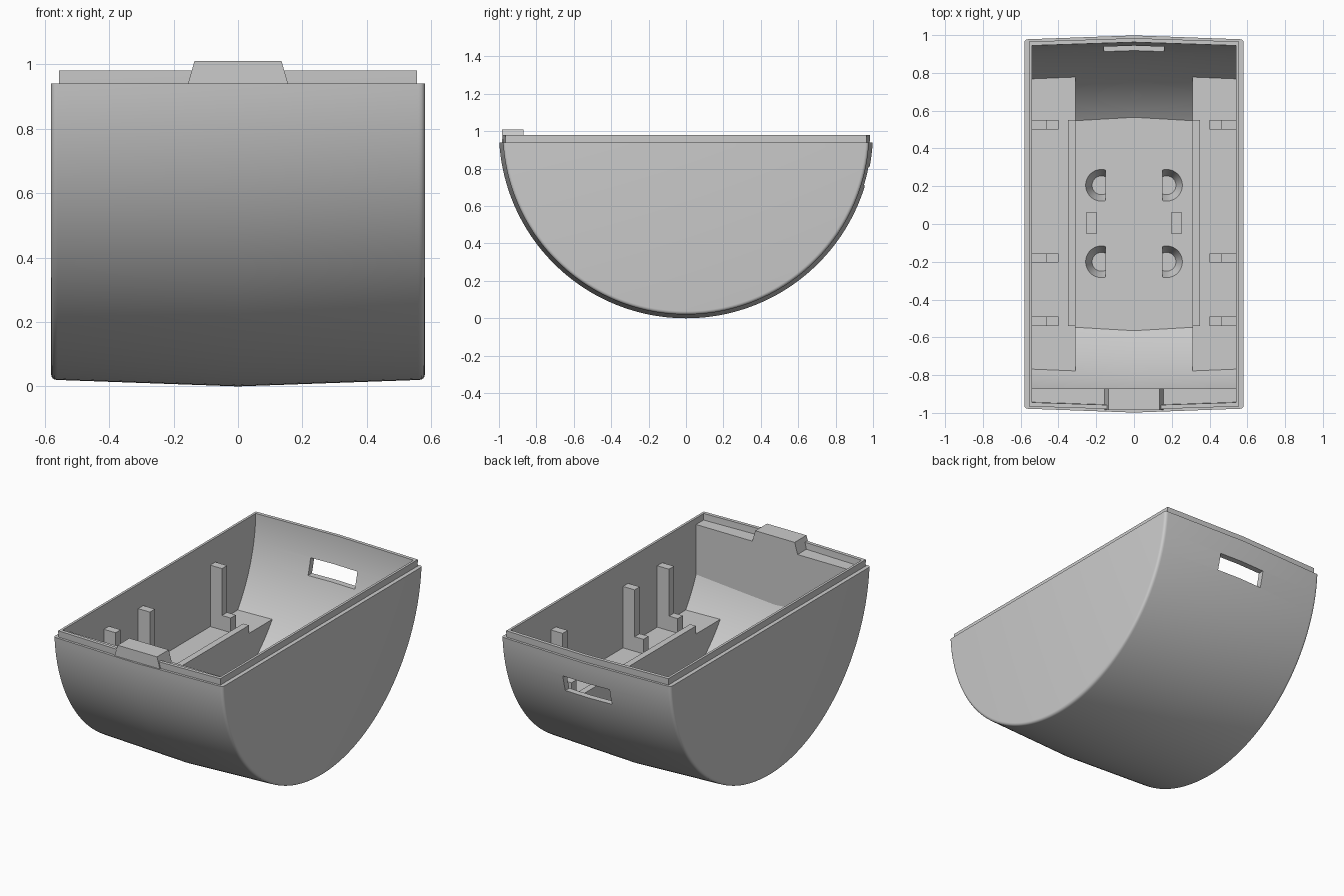
import bpy, bmesh, math
from mathutils import Matrix

if "Cube" in bpy.data.objects:
    bpy.data.objects.remove(bpy.data.objects["Cube"], do_unlink=True)

grey = bpy.data.materials.new("light_grey_plastic")
grey.use_nodes = True
grey.diffuse_color = (0.6, 0.6, 0.6, 1)
grey.node_tree.nodes["Principled BSDF"].inputs["Base Color"].default_value = (0.6, 0.6, 0.6, 1)

RIM, CENTRE, SEG = 0.94, 1.0, 96


def finish(name, bm):
    bmesh.ops.recalc_face_normals(bm, faces=bm.faces)
    mesh = bpy.data.meshes.new(name)
    bm.to_mesh(mesh)
    bm.free()
    ob = bpy.data.objects.new(name, mesh)
    bpy.context.collection.objects.link(ob)
    mesh.materials.append(grey)
    return ob


def loft(name, sections):
    """Skin closed (x, [(y, z), ...]) sections along x."""
    bm = bmesh.new()
    rings = [[bm.verts.new((x, y, z)) for y, z in pts] for x, pts in sections]
    for a, b in zip(rings, rings[1:]):
        n = len(a)
        for i in range(n):
            bm.faces.new((a[i], a[(i + 1) % n], b[(i + 1) % n], b[i]))
    bm.faces.new(rings[0])
    bm.faces.new(rings[-1])
    return finish(name, bm)


def bowl(name, stations, top):
    """Round-bottomed solid cut flat at the given height."""
    sections = []
    for x, r in stations:
        limit = math.acos(max(0, (CENTRE - top) / r))
        pts = []
        for i in range(SEG + 1):
            t = limit * (2 * i / SEG - 1)
            pts.append((r * math.sin(t), CENTRE - r * math.cos(t)))
        if top > CENTRE:
            pts = [(-r, top)] + pts + [(r, top)]
        sections.append((x, pts))
    return loft(name, sections)


def box(name, x0, x1, y0, y1, z0, z1):
    ring = [(y0, z0), (y1, z0), (y1, z1), (y0, z1)]
    return loft(name, [(x0, ring), (x1, ring)])


def boolean(ob, other, op):
    mod = ob.modifiers.new(op.lower(), 'BOOLEAN')
    mod.operation, mod.object, mod.solver = op, other, 'EXACT'
    bpy.context.view_layer.objects.active = ob
    bpy.ops.object.modifier_apply(modifier=mod.name)
    bpy.data.objects.remove(other, do_unlink=True)


def smooth(ob):
    bpy.ops.object.select_all(action='DESELECT')
    ob.select_set(True)
    bpy.context.view_layer.objects.active = ob
    bpy.ops.object.shade_smooth_by_angle(angle=math.radians(30))


def both(half):
    """Mirror the stations of one half across x = 0."""
    return [(-x, r) for x, r in half] + [(0, half[0][1] + half[0][0] * 0.036)] + \
           [(x, r) for x, r in reversed(half)] if half[0][0] < half[-1][0] else \
           [(-x, r) for x, r in half] + [(0, half[-1][1] + 0.02)] + [(x, r) for x, r in reversed(half)]


# Outer shell with rounded side edges, stepped lip and hollow inside
edge = [(0.58, 0.962), (0.579, 0.969), (0.575, 0.975), (0.569, 0.979), (0.56, 0.98)]
shell = bowl("shell", both(edge), RIM)
lip = bowl("lip", [(-0.555, 0.966), (0, 0.984), (0.555, 0.966)], 0.98)
boolean(shell, lip, 'UNION')
hollow = bowl("hollow", [(-0.54, 0.945), (0, 0.963), (0.54, 0.945)], 1.2)
boolean(shell, hollow, 'DIFFERENCE')

# Slot through the back wall
boolean(shell, box("slot", -0.16, 0.16, 0.8, 1.1, 0.71, 0.81), 'DIFFERENCE')
smooth(shell)

# Thick flat band inside the front wall
r = 0.966
start, end = math.asin(0.87 / r), math.acos((CENTRE - RIM) / r)
arc = [start + (end - start) * i / 16 for i in range(17)]
band = [(-0.87, RIM)] + [(-r * math.sin(t), CENTRE - r * math.cos(t)) for t in arc]
loft("front_inner_band", [(-0.545, band), (0.545, band)])

# Tapered latch tab on the front rim
bm = bmesh.new()
outline = [(-0.155, RIM), (0.155, RIM), (0.135, 1.01), (-0.135, 1.01)]
face = bm.faces.new([bm.verts.new((x, -0.985, z)) for x, z in outline])
ext = bmesh.ops.extrude_face_region(bm, geom=[face])
bmesh.ops.translate(bm, vec=(0, 0.115, 0),
                    verts=[v for v in ext["geom"] if isinstance(v, bmesh.types.BMVert)])
finish("latch_tab", bm)

# Inner floor with tapered half-round pockets
floor = bowl("floor", [(-0.545, 0.955), (0, 0.973), (0.545, 0.955)], 0.22)
for s in (-1, 1):
    for y in (-0.2, 0.205):
        bm = bmesh.new()
        bmesh.ops.create_cone(bm, cap_ends=True, segments=48, radius1=0.05, radius2=0.09,
                              depth=0.1, matrix=Matrix.Translation((s * 0.172, y, 0.185)))
        bmesh.ops.bisect_plane(bm, geom=bm.verts[:] + bm.edges[:] + bm.faces[:],
                               plane_co=(s * 0.15, 0, 0), plane_no=(-s, 0, 0), clear_outer=True)
        bmesh.ops.holes_fill(bm, edges=[e for e in bm.edges if e.is_boundary])
        boolean(floor, finish("pocket", bm), 'DIFFERENCE')
smooth(floor)

# Side shelves, ribs, floor blocks and stepped posts on both sides
for s, side in ((1, "left"), (-1, "right")):
    def block(name, xa, xb, *rest):
        return box(side + "_" + name, min(s * xa, s * xb), max(s * xa, s * xb), *rest)
    bowl(side + "_shelf", [(s * 0.31, 0.96), (s * 0.545, 0.953)], 0.45)
    block("rib", 0.31, 0.35, -0.54, 0.55, 0.44, 0.5)
    block("floor_block", 0.195, 0.255, -0.05, 0.06, 0.21, 0.25)
    for i, y in enumerate((-0.515, -0.18, 0.525)):
        block(f"post_{i + 1}", 0.46, 0.545, y - 0.025, y + 0.025, 0.44, 0.83)
        block(f"post_step_{i + 1}", 0.4, 0.46, y - 0.025, y + 0.025, 0.44, 0.54)
